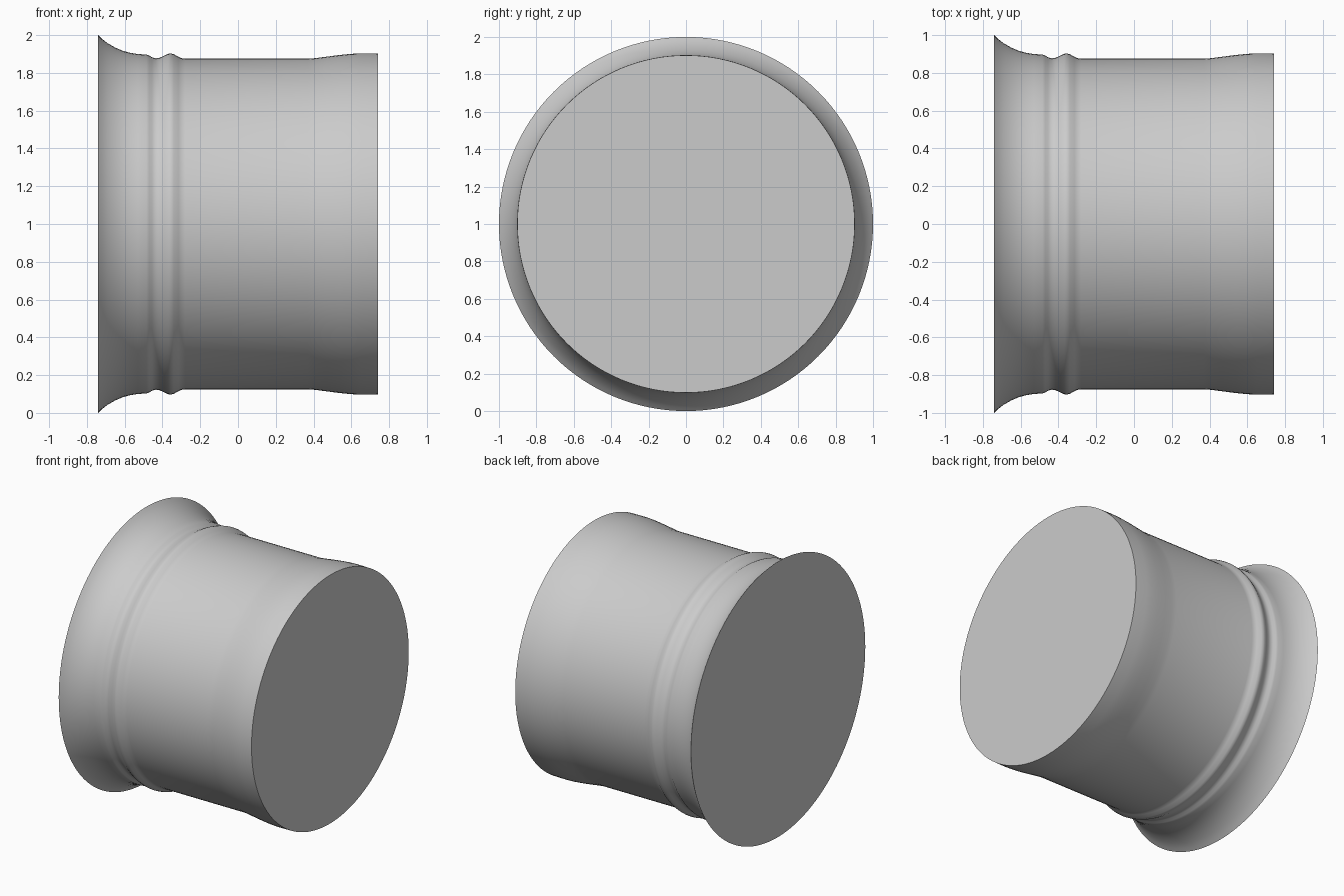
import bpy, bmesh, math
from mathutils import Vector

cube = bpy.data.objects.get("Cube")
if cube:
    bpy.data.objects.remove(cube, do_unlink=True)

# Plain grey material
grey = bpy.data.materials.new("plain_grey")
grey.use_nodes = True
colour = (0.6, 0.6, 0.6, 1)
grey.diffuse_color = colour
grey.node_tree.nodes["Principled BSDF"].inputs["Base Color"].default_value = colour

SEGMENTS = 128
LENGTH, WAIST, END = 0.74, 0.875, 0.902

# Radius along the axis: flared rim, groove, bead, straight barrel, swelled end
profile = [
    (-LENGTH, 1.0), (-0.72, 0.98), (-0.69, 0.957), (-0.65, 0.934),
    (-0.61, 0.917), (-0.57, 0.906), (-0.53, 0.9), (-0.485, 0.897),
    (-0.47, 0.892), (-0.455, 0.882), (-0.435, 0.877), (-0.415, 0.88),
    (-0.39, 0.892), (-0.37, 0.901), (-0.355, 0.903), (-0.34, 0.899),
    (-0.315, 0.885), (-0.3, 0.878), (-0.28, WAIST), (0.37, WAIST),
    (0.41, 0.878), (0.47, 0.886), (0.54, 0.895), (0.6, 0.901),
    (0.65, 0.903), (LENGTH, END),
]

# Solid turned body around the x axis, with a flat disc at each end
bm = bmesh.new()
rings = []
for x, r in profile:
    ring = []
    for i in range(SEGMENTS):
        a = math.tau * i / SEGMENTS
        ring.append(bm.verts.new(Vector((x, r * math.cos(a), 1 + r * math.sin(a)))))
    rings.append(ring)
for a, b in zip(rings, rings[1:]):
    for i in range(SEGMENTS):
        j = (i + 1) % SEGMENTS
        bm.faces.new((a[i], a[j], b[j], b[i]))
bm.faces.new(rings[0])
bm.faces.new(rings[-1])
bmesh.ops.recalc_face_normals(bm, faces=bm.faces)

mesh = bpy.data.meshes.new("flared_sleeve")
bm.to_mesh(mesh)
bm.free()
mesh.materials.append(grey)
sleeve = bpy.data.objects.new("flared_sleeve", mesh)
bpy.context.collection.objects.link(sleeve)

# Smooth wall with crisp end edges
bpy.ops.object.select_all(action="DESELECT")
sleeve.select_set(True)
bpy.context.view_layer.objects.active = sleeve
bpy.ops.object.shade_smooth_by_angle(angle=math.radians(35))
